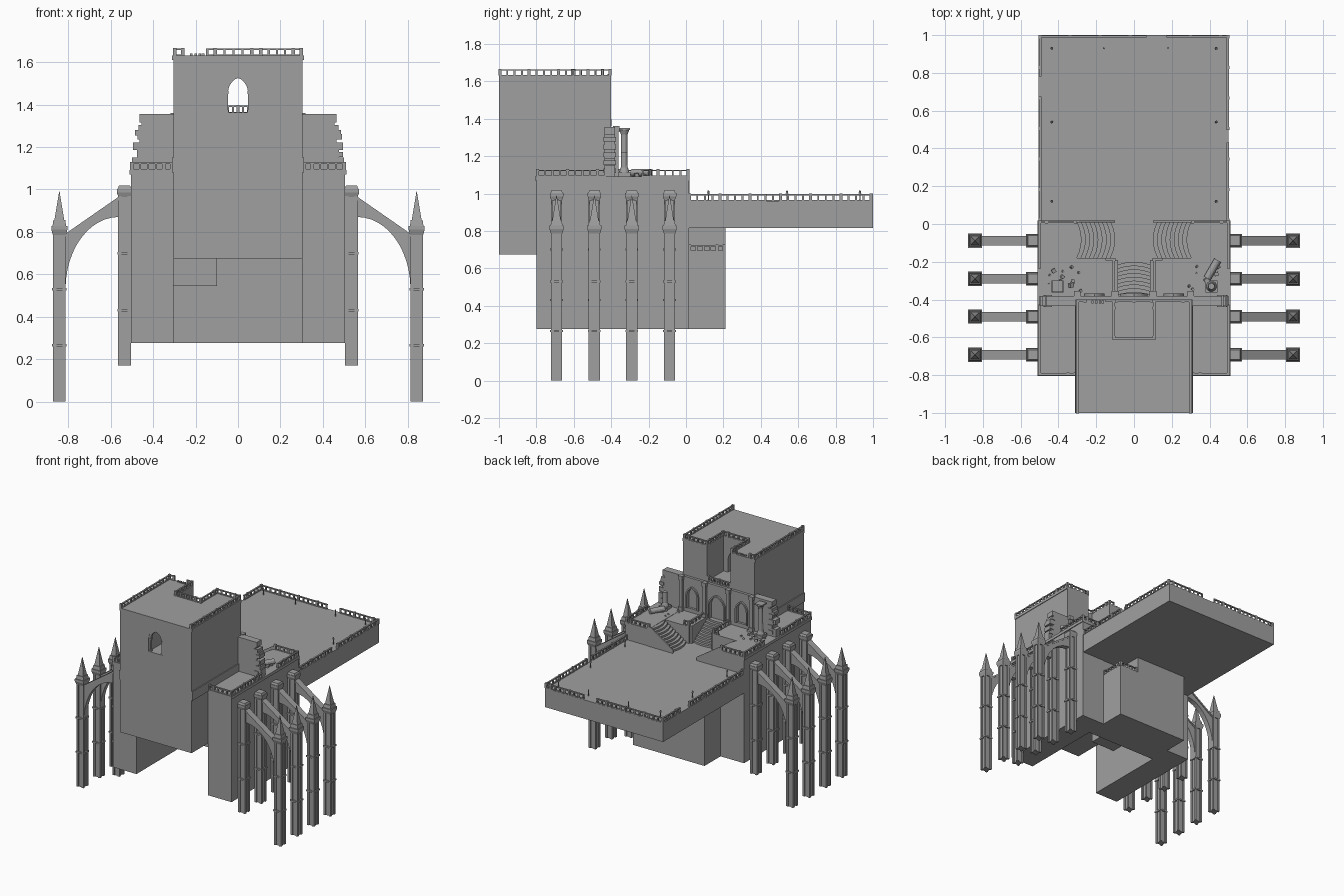
import bpy, bmesh, math, random
from mathutils import Matrix, Vector

if "Cube" in bpy.data.objects:
    bpy.data.objects.remove(bpy.data.objects["Cube"])
random.seed(4)

# dark stone
stone = bpy.data.materials.new("dark_stone")
stone.diffuse_color = (.35, .35, .35, 1)
stone.use_nodes = True
stone.node_tree.nodes["Principled BSDF"].inputs["Base Color"].default_value = stone.diffuse_color


def finish(name, bm):
    bmesh.ops.recalc_face_normals(bm, faces=bm.faces)
    me = bpy.data.meshes.new(name)
    bm.to_mesh(me)
    bm.free()
    me.materials.append(stone)
    ob = bpy.data.objects.new(name, me)
    bpy.context.collection.objects.link(ob)
    return ob


def box(bm, x0, x1, y0, y1, z0, z1):
    m = Matrix.Translation(((x0+x1)/2, (y0+y1)/2, (z0+z1)/2)) @ Matrix.Diagonal((x1-x0, y1-y0, z1-z0, 1))
    bmesh.ops.create_cube(bm, size=1, matrix=m)


def boxes(name, *dims):
    bm = bmesh.new()
    for d in dims:
        box(bm, *d)
    return finish(name, bm)


def prism(bm, pts, vec):
    f = bm.faces.new([bm.verts.new(p) for p in pts])
    r = bmesh.ops.extrude_face_region(bm, geom=[f])
    bmesh.ops.translate(bm, vec=vec, verts=[v for v in r['geom'] if isinstance(v, bmesh.types.BMVert)])


def frustum(bm, x, y, z0, z1, r0, r1, n=4, rot=math.pi/4):
    k = math.sqrt(2) if n == 4 else 1
    m = Matrix.Translation((x, y, (z0+z1)/2)) @ Matrix.Rotation(rot, 4, 'Z')
    bmesh.ops.create_cone(bm, cap_ends=True, segments=n, radius1=r0*k, radius2=r1*k, depth=z1-z0, matrix=m)


def arch_pts(cx, y, w, z0, spring, top, n=6):
    # pointed arch outline
    pts = [(cx-w, y, z0), (cx+w, y, z0)]
    right = [(w*(1-(t/n)**1.7), spring+(top-spring)*math.sin(t/n*1.3)/.964) for t in range(n)]
    pts += [(cx+a, y, z) for a, z in right] + [(cx, y, top)]
    return pts + [(cx-a, y, z) for a, z in reversed(right)]


def cut(ob, fill):
    bm = bmesh.new()
    fill(bm)
    c = finish("cutter", bm)
    c.hide_render = True
    mod = ob.modifiers.new("cut", 'BOOLEAN')
    mod.object, mod.solver = c, 'EXACT'
    bpy.context.view_layer.objects.active = ob
    bpy.ops.object.modifier_apply(modifier=mod.name)
    bpy.data.objects.remove(c)


def frame(bm, cx, y, w, z0, spring, top, t, depth):
    # moulding swept around an arch
    a = arch_pts(cx, y, w, z0, spring, top)[1:] + [(cx-w, y, z0)]
    b = arch_pts(cx, y, w+t, z0, spring, top+t)[1:] + [(cx-w-t, y, z0)]
    for i in range(len(a)-1):
        prism(bm, [a[i], a[i+1], b[i+1], b[i]], (0, depth, 0))


def rail(bm, x0, y0, x1, y1, z, h, gaps=(), step=.04):
    # balustrade along one axis; gaps are fractions of length
    L = math.hypot(x1-x0, y1-y0)
    n = max(2, round(L/step))
    w = .006
    at = lambda t: (x0+(x1-x0)*t, y0+(y1-y0)*t)
    for i in range(n+1):
        t = i/n
        if any(a < t < b for a, b in gaps):
            continue
        px, py = at(t)
        post = i % 4 == 0 or i == n
        r = .008 if post else .005
        box(bm, px-r, px+r, py-r, py+r, z, z+h*(1.08 if post else .9))
        if i < n and not any(a < (i+1)/n < b for a, b in gaps):
            qx, qy = at((i+1)/n)
            for a, b in ((0, .15), (.8, 1)):
                box(bm, min(px, qx)-w, max(px, qx)+w, min(py, qy)-w, max(py, qy)+w, z+h*a, z+h*b)


# main masses
boxes("terrace", (-.505, .5, .01, 1, .815, .96))
boxes("side_wings", *[(min(s*.305, s*.505), max(s*.305, s*.505), -.8, .015, .275, 1.09) for s in (-1, 1)])
boxes("wing_cornice", *[(min(s*.305, s*.511), max(s*.305, s*.511), -.806, .018, 1.07, 1.092) for s in (-1, 1)])
boxes("center_core", (-.305, .305, -.8, .012, .675, .96), (-.305, .305, -.15, .21, .275, .69),
      (-.305, .14, .0, .21, .69, .815), (-.305, -.1, -.6, -.14, .545, .68))
boxes("court_floor", (-.305, -.1, -.4, -.18, .95, 1.09), (.1, .305, -.4, -.18, .95, 1.09))

# tower with see-through window and rear notch
tower = boxes("tower", (-.305, .305, -1, -.4, .675, 1.63))
cut(tower, lambda bm: box(bm, -.1, .1, -.6, -.3, 1.36, 1.8))
cut(tower, lambda bm: prism(bm, arch_pts(0, -1.1, .062, 1.36, 1.46, 1.54), (0, .6, 0)))
bm = bmesh.new()
frame(bm, 0, -.997, .047, 1.36, 1.46, 1.525, .016, .02)
for s in (-1, 1):
    box(bm, s*.052-.008, s*.052+.008, -.998, -.975, 1.36, 1.375)
    box(bm, s*.052-.008, s*.052+.008, -.998, -.975, 1.45, 1.465)
box(bm, -.07, .07, -1.0, -.985, 1.352, 1.362)
for s in (-1, 1):
    box(bm, min(s*.3, s*.312), max(s*.3, s*.312), -1, -.4, 1.08, 1.15)
    box(bm, min(s*.3, s*.31), max(s*.3, s*.31), -1, -.4, 1.61, 1.632)
finish("tower_trim", bm)

# ruined rear facade with arches
prof = [(.50, 1.08), (.50, 1.15), (.475, 1.15), (.475, 1.185), (.495, 1.185), (.495, 1.22), (.465, 1.22),
        (.465, 1.255), (.485, 1.255), (.485, 1.28), (.455, 1.28), (.455, 1.315), (.465, 1.315), (.465, 1.355)]
bm = bmesh.new()
prism(bm, [(x, -.435, z) for x, z in prof] + [(-x, -.435, z) for x, z in reversed(prof)], (0, .055, 0))
facade = finish("ruined_facade", bm)
arches = [(0, .06, 1.09, 1.2, 1.27), (-.21, .042, 1.12, 1.22, 1.28), (.21, .042, 1.12, 1.22, 1.28)]
for a in arches:
    cut(facade, lambda bm: prism(bm, arch_pts(a[0], -.397, *a[1:]), (0, .1, 0)))
bm = bmesh.new()
for a in arches:
    frame(bm, a[0], -.382, *a[1:], .012, .014)
for x in (-.3, -.1, .1, .3):
    box(bm, x-.012, x+.012, -.39, -.362, 1.09, 1.34)
    box(bm, x-.018, x+.018, -.39, -.356, 1.09, 1.12)
    box(bm, x-.018, x+.018, -.39, -.356, 1.33, 1.36)
for s in (-1, 1):  # loose bricks on the broken edge
    for i in range(5):
        x, z = s*random.uniform(.45, .48), 1.11+i*.042
        box(bm, x-.018, x+.018, -.44, -.375, z, z+.025)
finish("facade_trim", bm)

# curved side stairs and centre stairs
bm = bmesh.new()
N = 9
for s in (-1, 1):
    for k in range(N):
        x = .1 + .2*k/N
        arc = [(s*(x+.025*(2*t/6-1)**2), -.18+.195*t/6) for t in range(7)]
        z = .955
        prism(bm, [(s*.306, -.18, z)] + [(a, b, z) for a, b in arc] + [(s*.306, .015, z)], (0, 0, .13*(k+1)/N+.005))
for k in range(N):
    y = -.2-.18*k/N
    arc = [(-.085+.17*t/6, y-.015*(2*t/6-1)**2, .955) for t in range(7)]
    prism(bm, arc + [(.085, -.4, .955), (-.085, -.4, .955)], (0, 0, .13*(k+1)/N+.005))
for s in (-1, 1):
    box(bm, s*.094-.01, s*.094+.01, -.4, -.19, .955, 1.095)
    prism(bm, [(s*.1, .008, .955), (s*.306, .008, .955), (s*.306, .008, 1.11), (s*.29, .008, 1.11), (s*.1, .008, .985)], (0, .01, 0))
finish("stairs", bm)

# balustrades
bm = bmesh.new()
H = .037
for s in (-1, 1):
    rail(bm, s*.497, .02, s*.497, .99, .96, H, [(.44, .5)] if s > 0 else [(.7, .76)])
    rail(bm, s*.5, -.795, s*.5, .01, 1.09, H, [(.48, .66)])
    rail(bm, s*.5, -.795, s*.312, -.795, 1.09, H)
    rail(bm, s*.31, .01, s*.5, .01, 1.09, H)
    rail(bm, s*.107, -.36, s*.107, -.187, 1.09, H)
    rail(bm, s*.107, -.187, s*.29, -.187, 1.09, H, [(.3, 1.1)])
    rail(bm, s*.298, -.995, s*.298, -.407, 1.63, .033)
    rail(bm, s*.107, -.407, s*.298, -.407, 1.63, .033, [(.3, .7)] if s < 0 else [])
    rail(bm, s*.107, -.6, s*.107, -.407, 1.63, .033)
rail(bm, -.497, .993, .497, .993, .96, H, [(.56, .66)])
rail(bm, -.107, -.607, .107, -.607, 1.63, .033)
rail(bm, -.095, -.407, .095, -.407, 1.36, .035, step=.025)
rail(bm, .15, .203, .3, .203, .69, .035)
rail(bm, .298, .02, .298, .203, .69, .035)
for x in (-.22, -.2, -.18, -.165):  # broken bits in the tower rail gap
    box(bm, x-.006, x+.006, -.42, -.405, 1.628, 1.64)
finish("balustrades", bm)

# small lamp posts on the terrace
bm = bmesh.new()
for x in (-.435, .435):
    for y in (.12, .54, .93):
        frustum(bm, x, y, .96, 1.005, .004, .003, 6)
        frustum(bm, x, y, 1.0, 1.015, .008, .004, 6)
for x in (-.16, .18):
    frustum(bm, x, .93, .96, 1.01, .004, .003, 6)
finish("lamp_posts", bm)

# buttress piers, spires and flying arches
bm = bmesh.new()


def pier(x, y, z0, z1, bands):
    box(bm, x-.023, x+.023, y-.023, y+.023, z0, z1)
    for a in (-1, 1):
        for b in (-1, 1):
            box(bm, x+a*.022-.008, x+a*.022+.008, y+b*.022-.008, y+b*.022+.008, z0, z1)
    for z in bands:
        box(bm, x-.034, x+.034, y-.034, y+.034, z-.006, z+.006)


for s in (-1, 1):
    for y in (-.692, -.49, -.29, -.088):
        pier(s*.535, y, .17, .98, (.43, .70))
        frustum(bm, s*.535, y, .965, .985, .029, .036)
        box(bm, s*.535-.036, s*.535+.036, y-.036, y+.036, .985, 1.003)
        frustum(bm, s*.535, y, 1.003, 1.018, .032, .026)
        pier(s*.842, y, 0, .80, (.265, .53))
        frustum(bm, s*.842, y, .785, .81, .03, .038)
        box(bm, s*.842-.038, s*.842+.038, y-.038, y+.038, .81, .828)
        frustum(bm, s*.842, y, .828, .855, .032, .028)
        frustum(bm, s*.842, y, .85, .99, .024, .001)
        n = 12
        under = [(.563+.25*math.cos(t*math.pi/2/n), .53+.34*math.sin(t*math.pi/2/n)) for t in range(n+1)]
        prism(bm, [(s*a, y-.02, z) for a, z in under + [(.563, .96), (.815, .785)]], (0, .04, 0))
        lip = [(.563, .95), (.815, .775), (.815, .79), (.563, .965)]
        prism(bm, [(s*a, y-.025, z) for a, z in lip], (0, .05, 0))
finish("flying_buttresses", bm)

# ruined columns, one fallen, and rubble
bm = bmesh.new()
for x, h in ((-.405, .26), (.41, .16)):
    y = -.33
    box(bm, x-.032, x+.032, y-.032, y+.032, 1.09, 1.115)
    frustum(bm, x, y, 1.115, 1.14, .028, .02, 12)
    frustum(bm, x, y, 1.14, 1.09+h-.03, .019, .017, 12)
    if h > .2:
        frustum(bm, x, y, 1.09+h-.035, 1.09+h-.01, .018, .028, 12)
        box(bm, x-.03, x+.03, y-.03, y+.03, 1.08+h, 1.09+h)
m = Matrix.Translation((.415, -.24, 1.112)) @ Matrix.Rotation(math.radians(-30), 4, 'Z') @ Matrix.Rotation(math.pi/2, 4, 'X')
bmesh.ops.create_cone(bm, cap_ends=True, segments=12, radius1=.02, radius2=.02, depth=.11, matrix=m)
for i in range(26):
    s = random.choice((-1, 1))
    r = random.uniform(.006, .014)
    m = Matrix.Translation((s*random.uniform(.28, .46), random.uniform(-.36, -.22), 1.09+r*.6)) @ \
        Matrix.Rotation(random.uniform(0, 3), 4, Vector((.3, .2, 1)))
    bmesh.ops.create_cube(bm, size=r*1.6, matrix=m)
finish("columns_and_rubble", bm)
